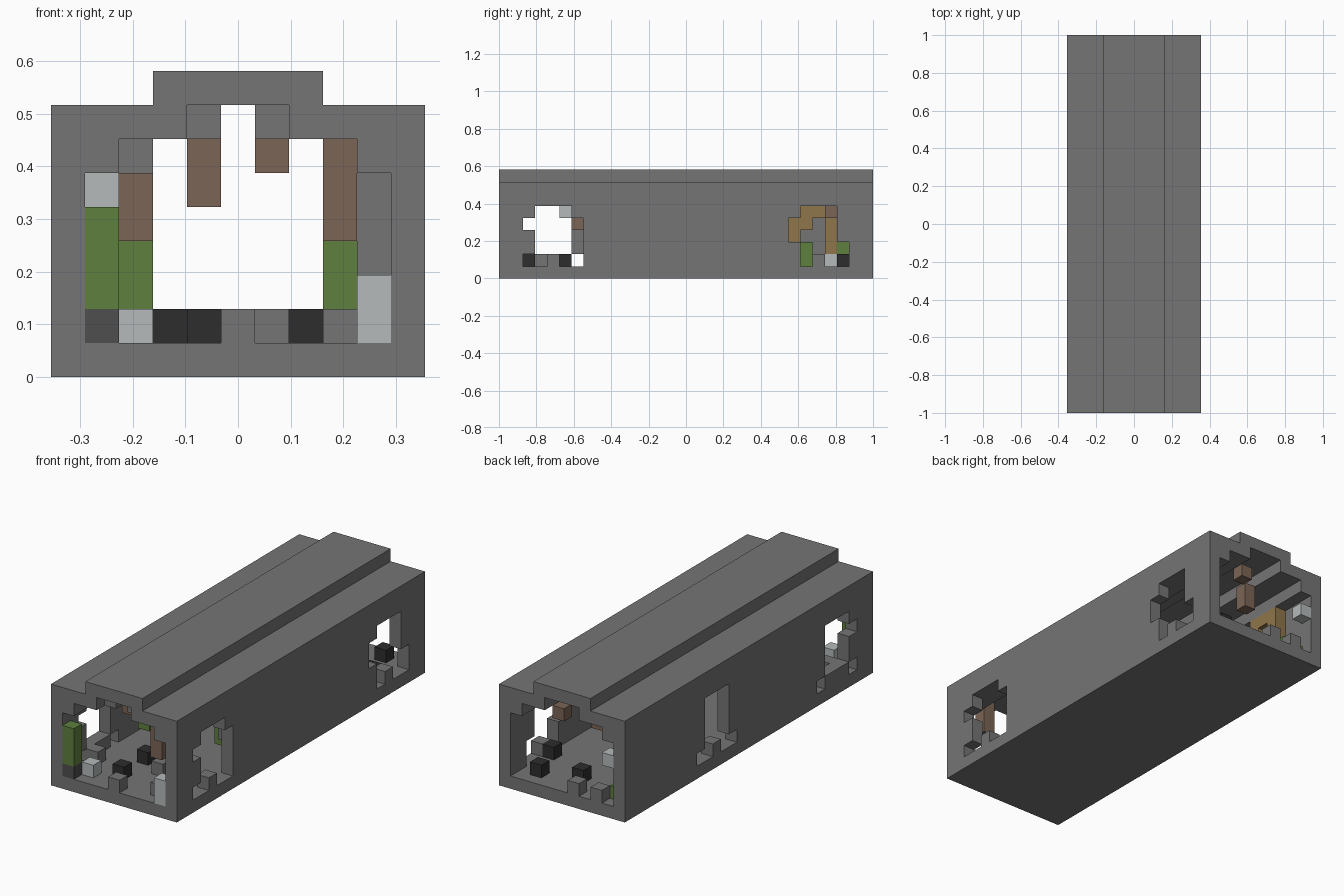
import bpy, bmesh
from mathutils import Vector

old = bpy.data.objects.get("Cube")
if old:
    bpy.data.objects.remove(old)

LENGTH, WIDTH = 31, 11
U = 2 / LENGTH                      # one block


def material(name, rgb):
    m = bpy.data.materials.new(name)
    m.use_nodes = True
    lin = [((c / 255 + 0.055) / 1.055) ** 2.4 for c in rgb]
    m.diffuse_color = (*lin, 1)
    m.node_tree.nodes["Principled BSDF"].inputs["Base Color"].default_value = (*lin, 1)
    return m


stone = material("stone grey", (117, 117, 117))
dark = material("dark grey", (78, 78, 78))
coal = material("coal black", (45, 45, 45))
pale = material("pale grey", (181, 186, 186))
moss = material("moss green", (94, 128, 62))
bark = material("bark brown", (124, 101, 87))
ochre = material("ochre", (144, 118, 75))

AXES = [Vector(a) for a in ((1, 0, 0), (0, 1, 0), (0, 0, 1))]


def build(name, cells, mat):
    """Skin a set of grid blocks with outward faces."""
    cells = set(cells)
    bm = bmesh.new()
    cache = {}

    def vert(p):
        key = tuple(round(c) for c in p)
        if key not in cache:
            cache[key] = bm.verts.new(((p.x - WIDTH / 2) * U, (p.y - LENGTH / 2) * U, p.z * U))
        return cache[key]

    for c in cells:
        base = Vector(c)
        for n in range(3):
            a, b, d = AXES[(n + 1) % 3], AXES[(n + 2) % 3], AXES[n]
            for side in (0, 1):
                step = d if side else -d
                if tuple(int(v) for v in base + step) in cells:
                    continue
                o = base + d * side
                ring = [o, o + a, o + a + b, o + b]
                if not side:
                    ring.reverse()
                bm.faces.new([vert(p) for p in ring])
    mesh = bpy.data.meshes.new(name)
    bm.to_mesh(mesh)
    bm.free()
    mesh.materials.append(mat)
    ob = bpy.data.objects.new(name, mesh)
    bpy.context.collection.objects.link(ob)
    return ob


def stack(i, j, low, high=None):
    """A vertical run of blocks."""
    return [(i, j, k) for k in range(low, (high or low) + 1)]


def opening(side, first, ragged):
    """Broken wall opening: tall centre with ragged single blocks."""
    cut = {(side, j, k) for j in range(first + 1, first + 4) for k in range(2, 6)}
    return cut | {(side, first + dj, k) for dj, k in ragged}


# Tunnel shell: stepped vault, raised ridge, open ends
headroom = {1: 5, 2: 6, 3: 6, 4: 7, 5: 7}
shell = set()
for j in range(LENGTH):
    for i in range(WIDTH):
        for k in range(9):
            edge = min(i, WIDTH - 1 - i)
            outside = k == 8 and edge < 3
            hollow = 1 <= k <= headroom.get(edge, 0)
            if not outside and not hollow:
                shell.add((i, j, k))

# Broken side openings
shell -= opening(10, 2, [(0, 1), (0, 4), (1, 1), (3, 1), (4, 1), (4, 2), (4, 3), (4, 4)])
shell -= opening(10, 24, [(0, 3), (0, 4), (1, 1), (3, 1), (4, 1), (4, 2)])
shell -= opening(0, 2, [(4, 1), (0, 1), (0, 4)])
shell -= opening(0, 17, [(0, 1), (1, 1), (3, 1), (4, 1)])
build("tunnel_shell", shell, stone)

# Corner post by the front entrance
build("entrance_post", stack(1, 0, 2, 4), moss)
build("entrance_post_base", stack(1, 0, 1), dark)

# Loose floor and wall blocks
build("stone_rubble", stack(5, 0, 1) + stack(1, 3, 1) + stack(6, 4, 1) + stack(8, 1, 1)
      + stack(4, 30, 1) + stack(2, 30, 1) + stack(9, 8, 3, 5) + stack(1, 6, 5)
      + stack(2, 10, 6) + stack(4, 1, 7) + stack(6, 1, 7), stone)
build("coal_blocks", stack(4, 2, 1) + stack(4, 5, 1) + stack(3, 12, 1) + stack(7, 12, 1)
      + stack(8, 29, 1) + stack(5, 28, 1) + stack(9, 26, 1) + stack(1, 28, 1), coal)
build("pale_blocks", stack(2, 1, 1) + stack(9, 0, 1, 2) + stack(1, 5, 5)
      + stack(1, 27, 1) + stack(1, 30, 4), pale)
build("moss_blocks", stack(2, 8, 2, 3) + stack(8, 9, 2, 3) + stack(1, 25, 1, 2)
      + stack(1, 28, 2) + stack(1, 29, 1), moss)

# Hanging and wall-mounted beams
build("hanging_beams", stack(8, 1, 4, 6) + stack(2, 6, 4, 5) + stack(4, 27, 5, 6)
      + stack(6, 29, 6), bark)
build("ochre_arch", stack(1, 24, 3, 4) + stack(1, 25, 4, 5) + stack(1, 26, 5)
      + stack(1, 27, 2, 5), ochre)
